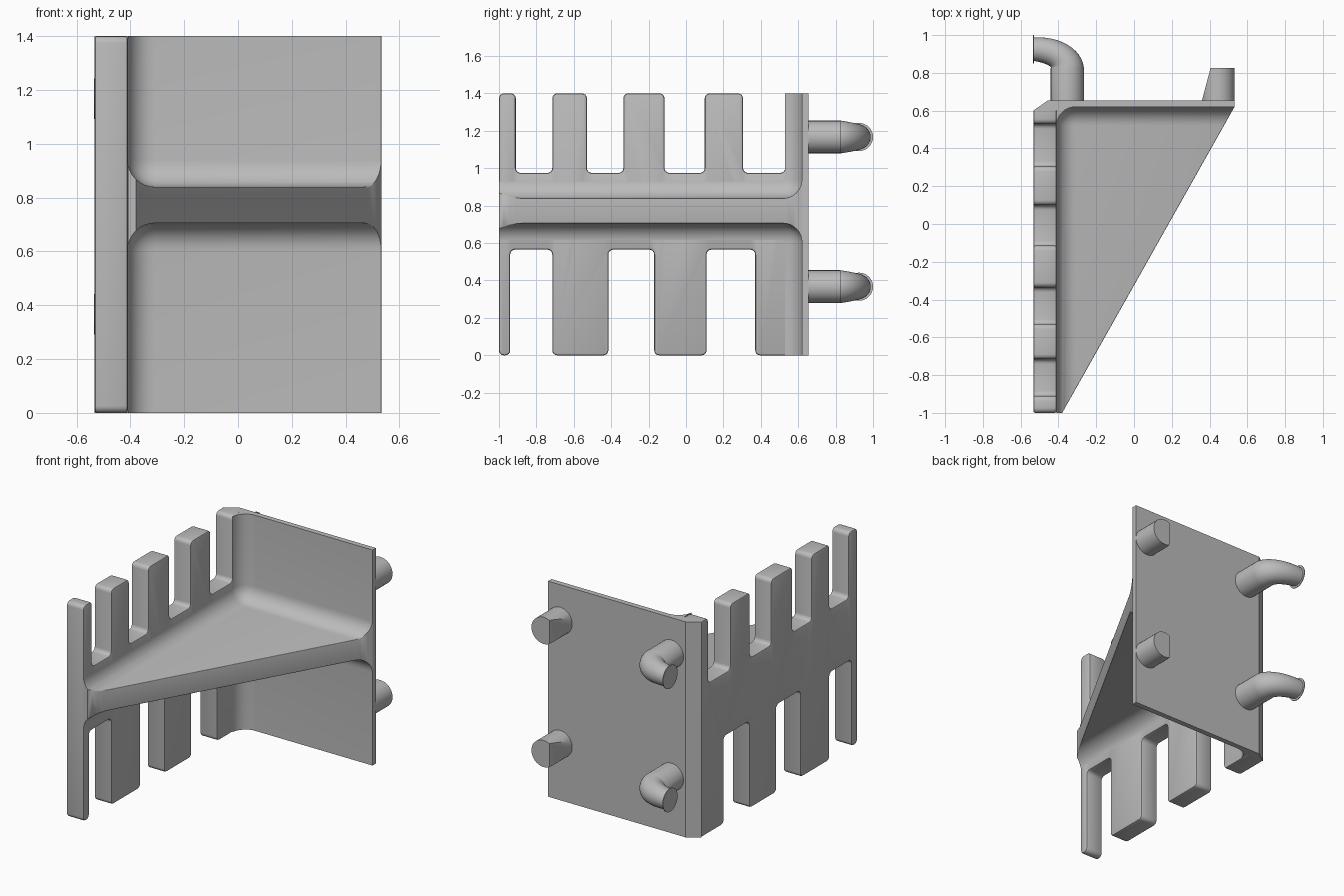
import bpy, bmesh, math
from mathutils import Vector

cube = bpy.data.objects.get("Cube")
if cube:
    bpy.data.objects.remove(cube, do_unlink=True)

grey = bpy.data.materials.new("plain grey")
grey.use_nodes = True
colour = (0.5, 0.5, 0.5, 1)
grey.diffuse_color = colour
grey.node_tree.nodes["Principled BSDF"].inputs["Base Color"].default_value = colour

HEIGHT, OUTER, INNER, BACK = 1.4, -0.533, -0.409, 0.655
SHELF_TOP, SHELF_BASE, FILLET = 0.84, 0.705, 0.1


def make(name, bm):
    bmesh.ops.recalc_face_normals(bm, faces=bm.faces[:])
    mesh = bpy.data.meshes.new(name)
    bm.to_mesh(mesh)
    bm.free()
    mesh.materials.append(grey)
    obj = bpy.data.objects.new(name, mesh)
    bpy.context.collection.objects.link(obj)
    return obj


def smooth(obj):
    bpy.ops.object.select_all(action='DESELECT')
    obj.select_set(True)
    bpy.context.view_layer.objects.active = obj
    bpy.ops.object.shade_smooth_by_angle(angle=math.radians(35))


def prism(points, offset):
    """Extrude a closed outline along the offset vector."""
    bm = bmesh.new()
    face = bm.faces.new([bm.verts.new(p) for p in points])
    grown = bmesh.ops.extrude_face_region(bm, geom=[face], use_keep_orig=True)
    moved = [v for v in grown["geom"] if isinstance(v, bmesh.types.BMVert)]
    bmesh.ops.translate(bm, vec=offset, verts=moved)
    bmesh.ops.recalc_face_normals(bm, faces=bm.faces[:])
    return bm


def round_edges(bm, edges, radius, segments):
    bmesh.ops.bevel(bm, geom=edges, offset=radius, segments=segments, profile=0.5,
                    affect='EDGES', clamp_overlap=True)


def cut(obj, cutter):
    mod = obj.modifiers.new("cut", 'BOOLEAN')
    mod.operation, mod.solver, mod.object = 'DIFFERENCE', 'EXACT', cutter
    bpy.context.view_layer.objects.active = obj
    bpy.ops.object.modifier_apply(modifier=mod.name)
    bpy.data.objects.remove(cutter, do_unlink=True)


# Comb plate: slots along the top and the bottom edge
COMB_END = 0.6
outline = [(-1, 0), (-1, HEIGHT)]
for a, b in ((-0.91, -0.715), (-0.53, -0.335), (-0.115, 0.1), (0.305, 0.53)):
    outline += [(a, HEIGHT), (a, 0.975), (b, 0.975), (b, HEIGHT)]
outline += [(COMB_END, HEIGHT), (COMB_END, 0)]
for a, b in ((0.37, 0.11), (-0.17, -0.415), (-0.715, -0.94)):
    outline += [(a, 0), (a, 0.565), (b, 0.565), (b, 0)]
bm = prism([(OUTER, y, z) for y, z in outline], (INNER - OUTER, 0, 0))
across = [e for e in bm.edges if abs(e.verts[0].co.x - e.verts[1].co.x) > 0.05
          and e.verts[0].co.y < COMB_END - 0.01]
round_edges(bm, across, 0.026, 4)
rim = [e for e in bm.edges if abs(e.verts[0].co.x - e.verts[1].co.x) < 0.01
       and min(v.co.y for v in e.verts) < COMB_END - 0.01]
round_edges(bm, rim, 0.01, 2)
smooth(make("comb_plate", bm))

# Chamfered corner joining the comb to the back plate
corner = [(OUTER, COMB_END), (-0.455, BACK), (INNER, BACK), (INNER, COMB_END)]
make("corner_post", prism([(x, y, 0) for x, y in corner], (0, 0, HEIGHT)))

# Back plate and triangular shelf, hollowed above and below by rounded pockets
plan = [(INNER, -1), (-0.38, -1), (0.533, 0.622), (0.533, BACK), (INNER, BACK)]
body = make("shelf_and_back_plate", prism([(x, y, 0) for x, y in plan], (0, 0, HEIGHT)))
for level, reach in ((SHELF_TOP, 1), (SHELF_BASE, -1)):
    start = Vector((INNER - 0.001, 0.62, level))
    square = [start + Vector(d) for d in ((0, 0, 0), (2, 0, 0), (2, -2, 0), (0, -2, 0))]
    bm = prism(square, (0, 0, reach))
    near = min(bm.verts, key=lambda v: (v.co - start).length)
    round_edges(bm, list(near.link_edges), FILLET, 8)
    pocket = make("pocket", bm)
    pocket.hide_render = True
    cut(body, pocket)

# Soften the sloping front edge of the shelf
bm = bmesh.new()
bm.from_mesh(body.data)
bmesh.ops.remove_doubles(bm, verts=bm.verts[:], dist=0.0003)
slope = Vector((1.622, -0.913, 0)).normalized()
edges = [e for e in bm.edges if len(e.link_faces) == 2
         and sum(f.normal.dot(slope) > 0.999 for f in e.link_faces) == 1
         and all(SHELF_BASE - 0.02 < v.co.z < SHELF_TOP + 0.02 for v in e.verts)]
round_edges(bm, edges, 0.03, 4)
bm.to_mesh(body.data)
bm.free()
smooth(body)


def hook(name, z):
    """Tapering elbow turning sideways, closed by a thin rim."""
    rings = [((-0.353, 0.64), 0, 0.088)]
    for i in range(13):
        t = math.pi / 2 * i / 12
        rings.append(((-0.53 + 0.177 * math.cos(t), 0.825 + 0.1 * math.sin(t)),
                      t, 0.088 - 0.026 * i / 12))
    rings += [((-0.53, 0.925), math.pi / 2, 0.075), ((-0.535, 0.925), math.pi / 2, 0.075)]
    bm = bmesh.new()
    sides, loops = 32, []
    for (x, y), turn, r in rings:
        loop = []
        for k in range(sides):
            a = math.tau * k / sides
            u = r * math.cos(a)
            loop.append(bm.verts.new((x + u * math.cos(turn), y + u * math.sin(turn),
                                      z + r * math.sin(a))))
        loops.append(loop)
    for p, q in zip(loops, loops[1:]):
        for k in range(sides):
            n = (k + 1) % sides
            bm.faces.new((p[k], p[n], q[n], q[k]))
    bm.faces.new(loops[0])
    bm.faces.new(loops[-1])
    smooth(make(name, bm))


def peg(name, z):
    """Round stub with one slanted flat."""
    ring = [(0.446 + 0.087 * math.cos(math.tau * k / 32), 0.64,
             z + 0.087 * math.sin(math.tau * k / 32)) for k in range(32)]
    bm = prism(ring, (0, 0.185, 0))
    cutting = bmesh.ops.bisect_plane(bm, geom=bm.verts[:] + bm.edges[:] + bm.faces[:],
                                     plane_co=(0.36, BACK, z), plane_no=(-0.17, 0.045, 0),
                                     clear_outer=True)
    open_edges = [e for e in cutting["geom_cut"] if isinstance(e, bmesh.types.BMEdge)]
    bmesh.ops.holes_fill(bm, edges=open_edges)
    smooth(make(name, bm))


# Two hooks and two pegs on the back
for place, z in (("upper", 1.167), ("lower", 0.367)):
    hook(place + "_hook", z)
    peg(place + "_peg", z)
